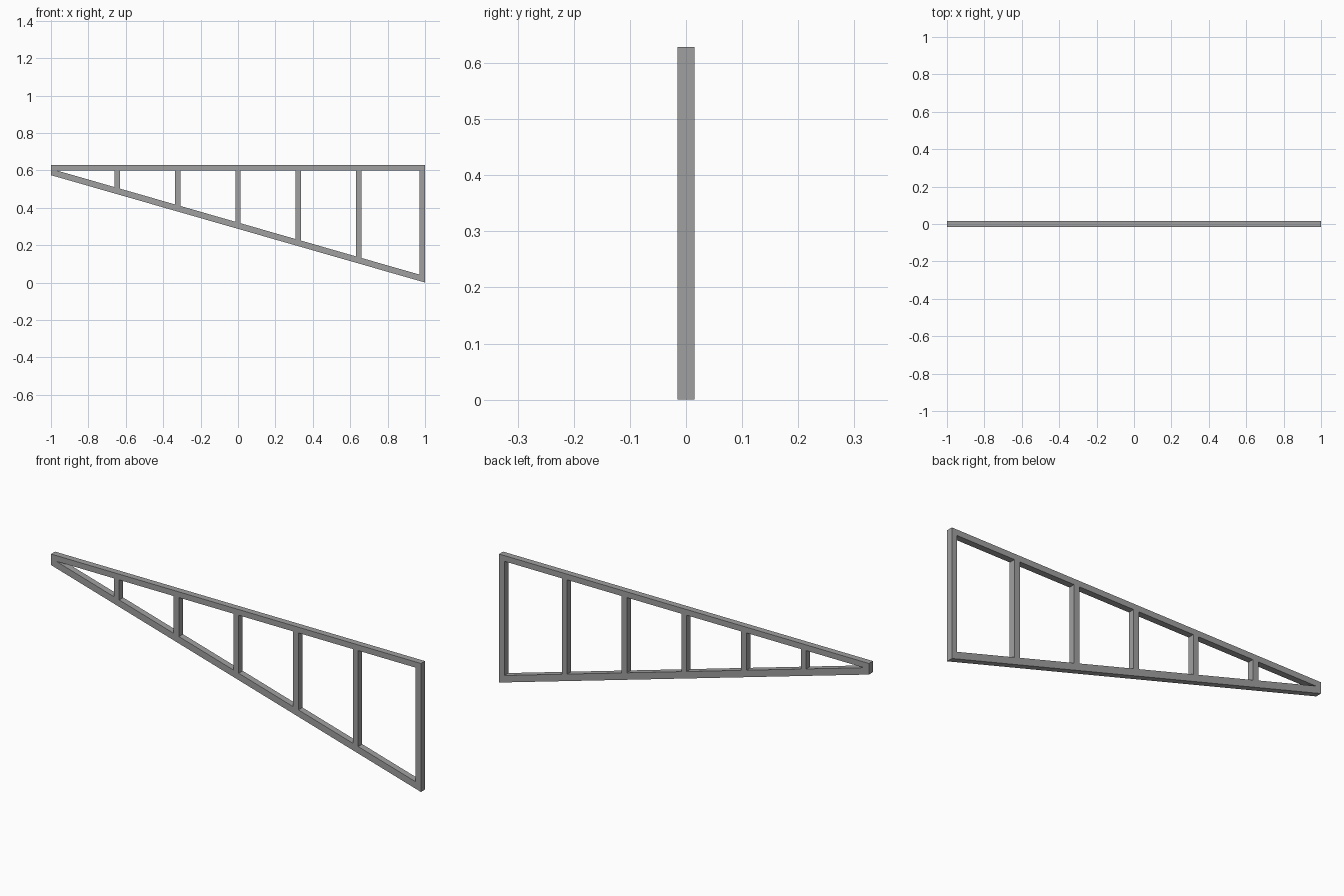
import bpy
import bmesh

cube = bpy.data.objects.get("Cube")
if cube:
    bpy.data.objects.remove(cube, do_unlink=True)

TOP, UNDER = 0.628, 0.6      # top chord faces
HEEL = 0.574                 # underside height at the narrow end
DEPTH = 0.031                # thickness in y
CHORD = 0.034                # vertical thickness of the sloped chord
POST = 0.029
SLOPE = HEEL / 2

grey = bpy.data.materials.new("grey")
grey.use_nodes = True
colour = (0.35, 0.35, 0.35, 1)
grey.diffuse_color = colour
grey.node_tree.nodes["Principled BSDF"].inputs["Base Color"].default_value = colour


def slope_top(x):
    """Height of the sloped chord's upper face."""
    return HEEL - SLOPE * (x + 1) + CHORD


def bar(name, outline):
    """Extrude an x-z outline through the frame depth."""
    bm = bmesh.new()
    face = bm.faces.new([bm.verts.new((x, -DEPTH / 2, z)) for x, z in outline])
    out = bmesh.ops.extrude_face_region(bm, geom=[face])
    moved = [v for v in out["geom"] if isinstance(v, bmesh.types.BMVert)]
    bmesh.ops.translate(bm, vec=(0, DEPTH, 0), verts=moved)
    bmesh.ops.recalc_face_normals(bm, faces=bm.faces)
    mesh = bpy.data.meshes.new(name)
    bm.to_mesh(mesh)
    bm.free()
    mesh.materials.append(grey)
    bpy.context.collection.objects.link(bpy.data.objects.new(name, mesh))


# Chords meeting at the narrow end
bar("top_chord", [(-1, UNDER), (1, UNDER), (1, TOP), (-1, TOP)])
inner_x = -1 + (HEEL + CHORD - UNDER) / SLOPE
bar("sloped_chord", [(-1, UNDER), (-1, HEEL), (1, 0),
                     (1, slope_top(1)), (inner_x, UNDER)])

# Upright posts, cut to the slope at their feet
centres = [i * 0.323 for i in range(-2, 3)] + [1 - POST / 2]
for i, x in enumerate(centres):
    a, b = x - POST / 2, x + POST / 2
    name = "end_post" if i == len(centres) - 1 else f"post_{i + 1}"
    bar(name, [(a, slope_top(a)), (b, slope_top(b)), (b, UNDER), (a, UNDER)])
